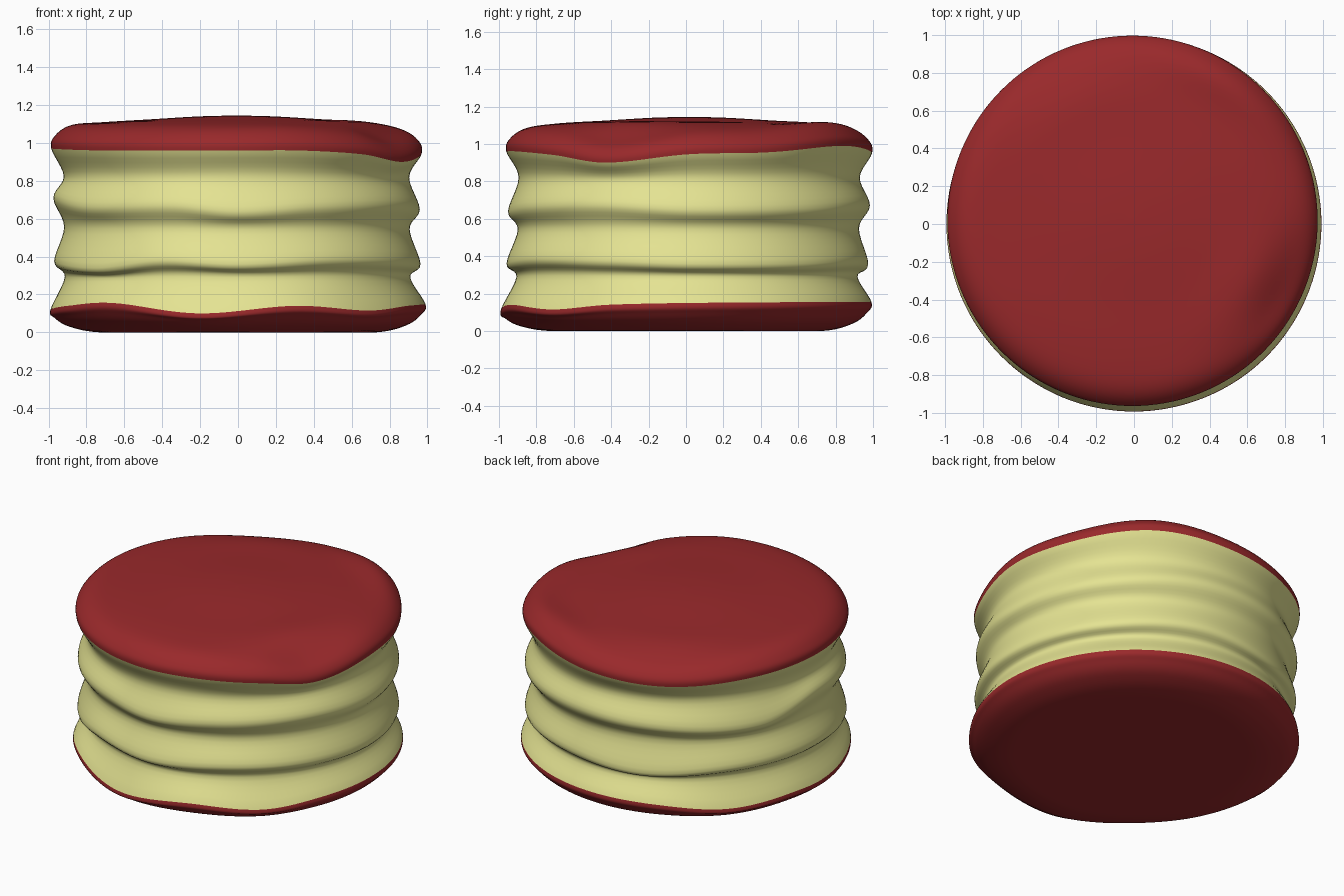
import bpy, bmesh, math

if "Cube" in bpy.data.objects:
    bpy.data.objects.remove(bpy.data.objects["Cube"])

SIDES, STEPS = 144, 6


def cubic(p0, p1, p2, p3, t):
    return 0.5 * (2 * p1 + (p2 - p0) * t + (2 * p0 - 5 * p1 + 4 * p2 - p3) * t * t
                  + (3 * p1 - p0 - 3 * p2 + p3) * t ** 3)


def wave(table, angle):
    """Smooth periodic height from (degrees, z) pairs."""
    n = len(table)
    angle %= 360
    i = max(k for k in range(n) if table[k][0] <= angle)
    a0 = table[i][0]
    a1 = table[i + 1][0] if i + 1 < n else 360
    t = (angle - a0) / (a1 - a0)
    return cubic(*(table[(i + k) % n][1] for k in (-1, 0, 1, 2)), t)


# heights of the four wavy folds around the body
BASE = [(0, .15), (50, .155), (90, .155), (115, .145), (140, .11), (165, .125), (180, .12),
        (205, .14), (228, .155), (258, .10), (288, .14), (314, .115), (335, .14)]
FOLD_1 = [(0, .36), (40, .36), (75, .375), (108, .34), (140, .37), (180, .375), (220, .34),
          (245, .38), (270, .36), (300, .385), (335, .375)]
FOLD_2 = [(0, .65), (40, .655), (75, .675), (105, .66), (154, .63), (180, .71), (215, .665),
          (250, .67), (270, .64), (295, .665), (330, .675)]
LID = [(0, .945), (25, .955), (57, .99), (90, .952), (118, .935), (150, .96), (180, .97),
       (225, .96), (270, .96), (290, .96), (313, .94), (333, .90)]


def profile(a):
    """Radius/height control points, bottom centre to top centre."""
    b, f1, f2, t = (wave(w, a) for w in (BASE, FOLD_1, FOLD_2, LID))
    return [(0, 0), (.4, 0), (.73, 0), (.89, .25 * b), (.968, .63 * b), (.99, b),
            (.912, .29 + .2 * (f1 - .36)), (.967, f1), (.912, .545 + .2 * (f2 - .65)),
            (.967, f2), (.912, .82 + .2 * (t - .95)), (.978, t),
            (.957, t + .07), (.87, t + .125), (.7, 1.11), (.45, 1.125), (.2, 1.14), (0, 1.145)]


def build(name, first, last, color):
    """Loft the section of the profile between two control points."""
    bm = bmesh.new()
    rows = []
    for s in range(SIDES):
        deg = 360 * s / SIDES
        ang = math.radians(deg)
        pts = profile(deg)
        col = []
        for k in range((last - first) * STEPS + 1):
            i, t = divmod(k, STEPS)
            i += first
            quad = [pts[min(max(i + d, 0), len(pts) - 1)] for d in (-1, 0, 1, 2)]
            r = max(cubic(*(q[0] for q in quad), t / STEPS), 0)
            z = max(cubic(*(q[1] for q in quad), t / STEPS), 0)
            lean = min(max((z - .1) / .6, 0), 1)
            col.append(bm.verts.new((r * math.cos(ang) - .008 * lean,
                                     r * math.sin(ang) + .017 * lean, z)))
        rows.append(col)
    for s in range(SIDES):
        a, b = rows[s], rows[(s + 1) % SIDES]
        for k in range(len(a) - 1):
            bm.faces.new((a[k], b[k], b[k + 1], a[k + 1]))
    bmesh.ops.remove_doubles(bm, verts=bm.verts, dist=1e-5)
    for f in bm.faces:
        f.smooth = True
    mesh = bpy.data.meshes.new(name)
    bm.to_mesh(mesh)
    bm.free()
    mat = bpy.data.materials.new(name + "_color")
    mat.diffuse_color = color
    mat.use_nodes = True
    mat.node_tree.nodes["Principled BSDF"].inputs["Base Color"].default_value = mat.diffuse_color
    mesh.materials.append(mat)
    bpy.context.collection.objects.link(bpy.data.objects.new(name, mesh))


RED = (.32, .022, .024, 1)
CREAM = (.78, .77, .29, 1)
# red bottom shell, folded cream filling, red top shell
build("bottom_shell", 0, 5, RED)
build("folded_filling", 5, 11, CREAM)
build("top_shell", 11, 17, RED)
